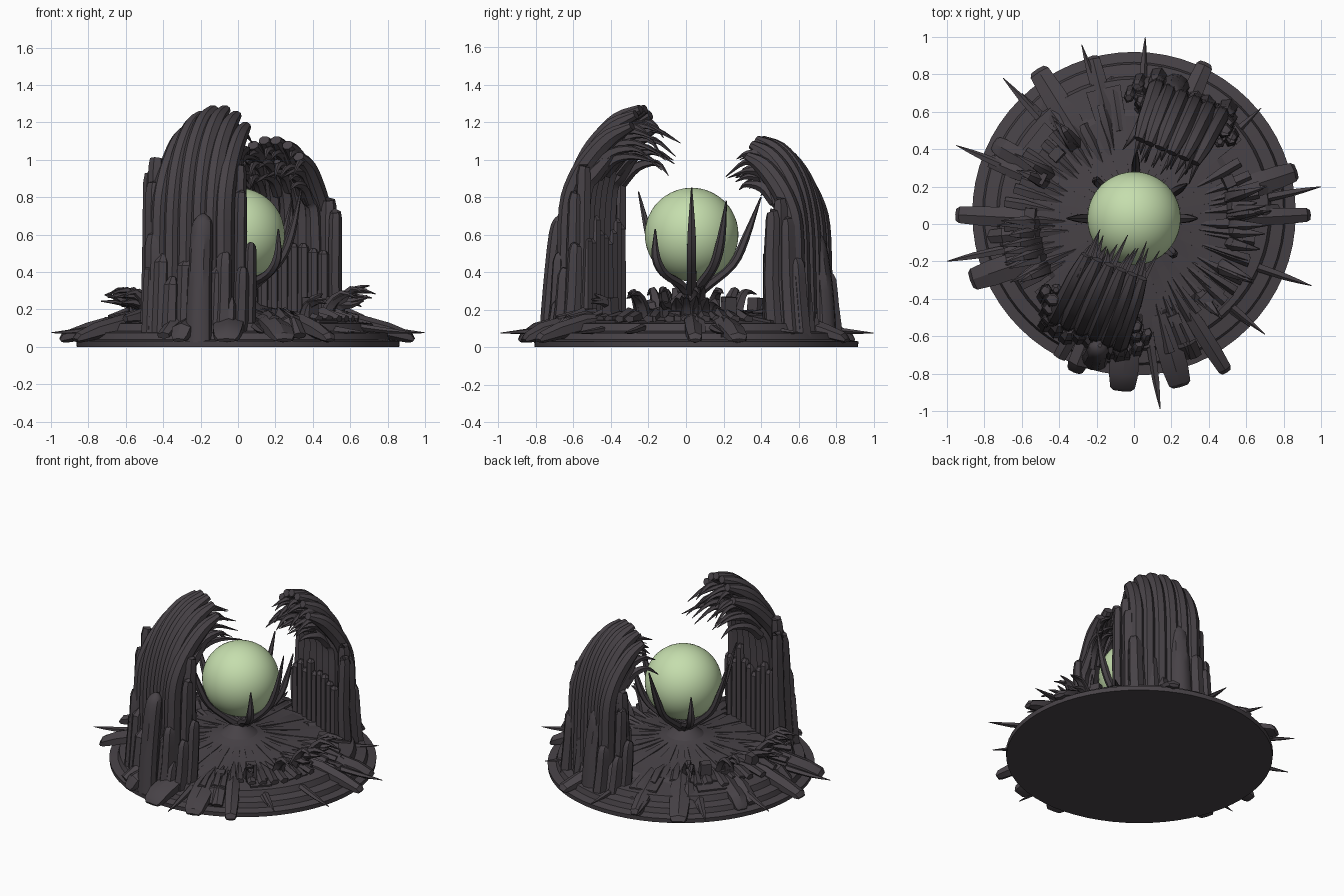
import bpy, bmesh, math, random
from mathutils import Vector

random.seed(4)
R = random.uniform


def material(name, col):
    m = bpy.data.materials.new(name)
    m.diffuse_color = (*col, 1)
    return m


STONE = material("dark_stone", (0.064, 0.055, 0.063))
GREEN = material("pale_green", (0.56, 0.73, 0.42))


def finish(name, bm, mat, angle=35):
    bmesh.ops.recalc_face_normals(bm, faces=bm.faces)
    me = bpy.data.meshes.new(name)
    bm.to_mesh(me)
    bm.free()
    ob = bpy.data.objects.new(name, me)
    bpy.context.collection.objects.link(ob)
    me.materials.append(mat)
    bpy.ops.object.select_all(action='DESELECT')
    ob.select_set(True)
    bpy.context.view_layer.objects.active = ob
    bpy.ops.object.shade_smooth_by_angle(angle=math.radians(angle))
    return ob


def spline(pts, n):
    """Catmull-Rom resampling of vectors, n steps per span"""
    p = [2 * pts[0] - pts[1]] + pts + [2 * pts[-1] - pts[-2]]
    out = []
    for i in range(1, len(p) - 2):
        a, b, c, d = p[i - 1:i + 3]
        for k in range(n):
            t = k / n
            out.append(0.5 * (2 * b + (c - a) * t + (2 * a - 5 * b + 4 * c - d) * t * t
                              + (3 * b - a - 3 * c + d) * t ** 3))
    return out + [pts[-1]]


def sweep(bm, ang, path, radii, v=0, sides=6, n=3, centre=(0, 0), twist=0):
    """Sweep an oval along (out, up) points in the vertical plane at angle ang,
    shifted sideways by v (final side shift twist). radii: (side, normal) per point"""
    o = Vector((math.cos(ang), math.sin(ang), 0))
    s = Vector((-o.y, o.x, 0))
    c = Vector((centre[0], centre[1], 0))
    m = len(path) - 1
    raw = [Vector((u, v + twist * (i / m) ** 2, z)) for i, (u, z) in enumerate(path)]
    rad = [Vector((a, b, 0)) for a, b in radii]
    pts, rad = spline(raw, n), spline(rad, n)
    rings = []
    for i, p in enumerate(pts):
        t = pts[min(i + 1, len(pts) - 1)] - pts[max(i - 1, 0)]
        t = Vector((t.x, 0, t.z)).normalized()
        ring = []
        for k in range(sides):
            f = 2 * math.pi * (k + 0.5) / sides
            la = math.cos(f) * max(rad[i].x, 0.002)
            no = math.sin(f) * max(rad[i].y, 0.002)
            q = Vector((p.x - t.z * no, p.y + la, p.z + t.x * no))
            ring.append(bm.verts.new(c + o * q.x + s * q.y + Vector((0, 0, max(q.z, 0.0)))))
        rings.append(ring)
    for a, b in zip(rings, rings[1:]):
        for k in range(sides):
            j = (k + 1) % sides
            bm.faces.new((a[k], a[j], b[j], b[k]))
    bm.faces.new(rings[0])
    bm.faces.new(rings[-1])


# --- round stepped base
CY = 0.055
prof = [(0.862, 0), (0.865, 0.03), (0.81, 0.04), (0.80, 0.075), (0.735, 0.085), (0.72, 0.125),
        (0.56, 0.145), (0.53, 0.165), (0.25, 0.19), (0.12, 0.225), (0.04, 0.29)]
bm = bmesh.new()
N = 64
rings = [[bm.verts.new((r * math.cos(2 * math.pi * k / N), CY * min(1, r / 0.6) + r * math.sin(2 * math.pi * k / N), z))
          for k in range(N)] for r, z in prof]
for a, b in zip(rings, rings[1:]):
    for k in range(N):
        bm.faces.new((a[k], a[(k + 1) % N], b[(k + 1) % N], b[k]))
bm.faces.new(rings[0])
bm.faces.new(rings[-1])
finish("round_base", bm, STONE, 20)

# --- broad, barely raised radial floor plates
bm = bmesh.new()
for k in range(18):
    a = math.radians(20 * k + R(-4, 4))
    r1 = R(0.55, 0.74)
    w = R(0.07, 0.12)
    sweep(bm, a, [(0.14, 0.195), (0.32, 0.165), (0.5, 0.15), (r1, 0.12)],
          [(0.02, 0.03), (w * 0.5, 0.03), (w, 0.03), (w * 1.2, 0.03)], sides=4, n=1, centre=(0, CY * 0.6))
finish("floor_plates", bm, STONE, 20)

# --- heavy slabs lying over the rim: angle, reach, half width
bm = bmesh.new()
for d, r, w in [(177, 0.95, 0.06), (199, 0.92, 0.08), (3, 0.94, 0.05), (18, 0.91, 0.07), (-94, 0.89, 0.09),
                (-74, 0.90, 0.08), (-58, 0.93, 0.05), (122, 0.97, 0.075), (66, 0.94, 0.06), (104, 0.92, 0.05),
                (-112, 0.85, 0.06), (150, 0.86, 0.06)]:
    sweep(bm, math.radians(d), [(0.5, 0.14), (0.64, 0.125), (0.80, 0.085), (r - 0.02, 0.05), (r, 0.035)],
          [(w * 0.7, 0.04), (w, 0.05), (w, 0.045), (w * 0.85, 0.03), (w * 0.6, 0.012)], n=1)
    sweep(bm, math.radians(d + R(-8, 8)), [(0.5, 0.15), (0.7, 0.12), (R(0.76, 0.84), 0.06)],
          [(0.03, 0.04), (0.045, 0.04), (0.04, 0.02)], n=1)
finish("rim_slabs", bm, STONE, 30)

# --- thin spikes pointing out past the rim
bm = bmesh.new()
for x, y in [(-0.95, 0.42), (-0.70, 0.78), (-0.28, 0.96), (0.06, 1.0), (1.0, 0.20), (0.95, -0.33),
             (0.70, -0.59), (0.14, -0.99), (-1.0, -0.2), (-0.6, 0.7), (0.68, 0.62), (0.62, -0.55)]:
    r = math.hypot(x, y)
    sweep(bm, math.atan2(y, x), [(r - 0.35, 0.11), (r - 0.15, 0.085), (r, 0.075)],
          [(0.025, 0.02), (0.02, 0.015), (0.002, 0.002)], n=2, sides=5)
finish("rim_spikes", bm, STONE)

# --- rubble: jagged blocks and outward curling thorns in the two open sectors
bm = bmesh.new()
for lo, hi in [(-78, 32), (102, 212)]:
    for i in range(20):
        a = math.radians(lo + (hi - lo) * (i + R(0.1, 0.9)) / 20)
        r = R(0.48, 0.62)
        sweep(bm, a, [(r - 0.17, 0.17), (r, 0.165), (r + 0.10, 0.15)],
              [(0.006, 0.01), (R(0.02, 0.035), R(0.025, 0.05)), (0.03, 0.02)], n=1, sides=5)
    for i in range(7):
        a = math.radians(R(lo + 5, hi - 5))
        sweep(bm, a, [(0.55, 0.12), (0.56, R(0.19, 0.27))], [(0.05, 0.045), (0.045, 0.04)], n=1, sides=4)
for d in (178, 186, 196, 206, 2, 9, 18, -8, -28, -50, 130, 152):
    for i in range(3):
        a = math.radians(d + R(-4, 4))
        h = R(0.24, 0.33)
        sweep(bm, a, [(0.52, 0.14), (0.55, 0.22), (0.62, h - 0.02), (R(0.66, 0.74), h - R(-0.01, 0.05))],
              [(0.04, 0.035), (0.035, 0.032), (0.022, 0.018), (0.003, 0.003)], n=2, sides=5)
finish("rubble_thorns", bm, STONE)


# --- tall pillar clusters that arch over the orb
def tower(name, ang, off, zs, reach, pz):
    bm = bmesh.new()

    def rib(path, radii, v, **kw):
        def bend(u, z):
            return u if z < 0.7 or u > 0.6 else 0.6 - (0.6 - u) * reach
        sweep(bm, ang, [(bend(u, z) + off, z * zs if z > 0.3 else z) for u, z in path], radii, v, **kw)

    # main arching ribs
    for i, v in enumerate((-0.20, -0.125, -0.045, 0.035, 0.11, 0.175)):
        h = (-0.10, -0.03, 0.0, 0.0, -0.03, -0.09)[i]
        w = 0.052
        rib([(0.62, 0.05), (0.61, 0.45), (0.60, 0.74), (0.56, 0.95 + h * 0.7), (0.48, 1.10 + h), (0.37, 1.21 + h),
             (0.25, 1.27 + h)],
            [(w, 0.06), (w, 0.06), (w, 0.06), (w, 0.055), (w * 0.95, 0.055), (w * 0.9, 0.048), (w * 0.6, 0.025)],
            v, sides=8, twist=-v * 0.15)
        # inner layer behind each rib
        rib([(0.54, 0.1), (0.53, 0.6), (0.51, 0.85), (0.45, 1.02 + h), (0.34, 1.14 + h)],
            [(0.045, 0.05), (0.045, 0.05), (0.04, 0.05), (0.035, 0.045), (0.02, 0.02)], v + 0.02, twist=-v * 0.2)
        # curling talons under the crest
        for k in range(3):
            z = (1.19, 1.11, 1.04)[k] + h * 0.6 + R(-0.02, 0.02)
            rib([(0.45, z - 0.10), (0.36, z - 0.01), (0.24, z + 0.01), (0.15 + R(-0.09, 0.03), z - R(0.02, 0.08))],
                [(0.03, 0.03), (0.028, 0.028), (0.018, 0.016), (0.002, 0.002)], v * 0.9 + R(-0.02, 0.02), sides=5,
                twist=R(-0.04, 0.04))
    # upright side pillars: out, side, height, half width
    for u, v, h, w in [(0.52, -0.30, 0.92, 0.035), (0.55, -0.25, 1.0, 0.045), (0.60, -0.24, 0.87, 0.05),
                       (0.51, 0.22, 0.96, 0.035), (0.55, 0.24, 0.82, 0.035), (0.53, 0.29, 0.55, 0.03),
                       (0.60, 0.27, 0.42, 0.035), (0.65, -0.22, 0.6, 0.05), (0.66, 0.19, 0.5, 0.045)]:
        h *= pz
        rib([(u + 0.02, 0.05), (u, h * 0.5), (u - 0.01, h - 0.04), (u - 0.02, h)],
            [(w * 1.1, 0.05), (w, 0.045), (w * 0.95, 0.04), (w * 0.6, 0.02)], v, n=2)
    # low organ-pipe row on the inner face
    for i in range(9):
        h = R(0.55, 0.7)
        rib([(0.48, 0.1), (0.48, h - 0.02), (0.485, h)], [(0.032, 0.03), (0.03, 0.028), (0.015, 0.015)],
            -0.25 + 0.058 * i, n=1)
    # rounded buttress and small stones on the outer face
    o2 = 0.72 - off * 0.75
    rib([(o2 + 0.03, 0.02), (o2 + 0.01, 0.3), (o2 - 0.02, 0.6), (o2 - 0.04, 0.68), (o2 - 0.05, 0.71)],
        [(0.075, 0.06), (0.065, 0.06), (0.06, 0.055), (0.045, 0.04), (0.01, 0.01)], 0.08, sides=10)
    for i in range(8):
        h = R(0.2, 0.5)
        u = 0.67 - off * 0.5 + R(-0.02, 0.03)
        rib([(u + 0.03, 0.02), (u, h - 0.04), (u - 0.02, h)], [(0.045, 0.04), (0.04, 0.035), (0.02, 0.015)],
            -0.23 + 0.064 * i, n=1)
    finish(name, bm, STONE)


tower("front_arched_tower", math.radians(-112.5), 0.0, 1.0, 1.0, 1.0)
tower("back_arched_tower", math.radians(67), 0.10, 0.87, 0.78, 0.9)

# --- slender claws cradling the orb: angle, tip radius, tip height
OC = (0, 0.03)
bm = bmesh.new()
for d, r, z in [(0, 0.34, 0.85), (33, 0.34, 0.78), (88, 0.37, 0.80), (135, 0.29, 0.62), (180, 0.36, 0.82),
                (232, 0.36, 0.83), (-42, 0.29, 0.63)]:
    k = (z - 0.3) / 0.53
    sweep(bm, math.radians(d), [(0.02, 0.28), (0.10, 0.34), (0.22, 0.30 + 0.15 * k), (0.285, 0.30 + 0.29 * k), (r, z)],
          [(0.03, 0.03), (0.03, 0.025), (0.027, 0.023), (0.025, 0.022), (0.004, 0.004)], centre=OC)
finish("orb_claws", bm, STONE, 50)

# --- glowing orb
bm = bmesh.new()
bmesh.ops.create_icosphere(bm, subdivisions=4, radius=0.25)
bmesh.ops.translate(bm, verts=bm.verts, vec=(OC[0], OC[1], 0.60))
finish("orb", bm, GREEN, 60)
